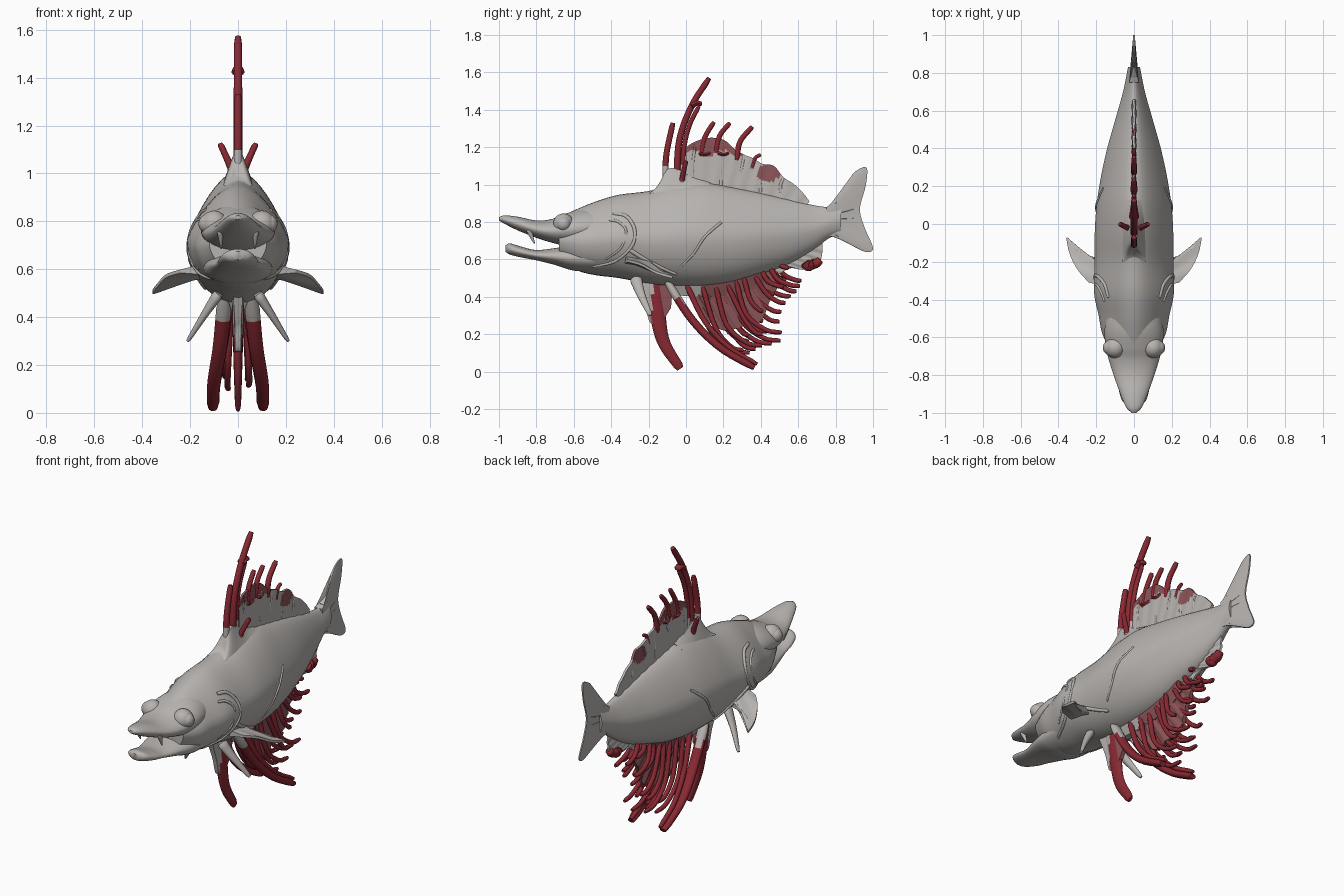
import bpy, bmesh, math, random
from mathutils import Vector

random.seed(4)
cube = bpy.data.objects.get("Cube")
if cube:
    bpy.data.objects.remove(cube)

GREY, RED, MUTED = 0, 1, 2


def material(name, rgb):
    m = bpy.data.materials.new(name)
    m.use_nodes = True
    m.diffuse_color = (*rgb, 1)
    bsdf = m.node_tree.nodes["Principled BSDF"]
    bsdf.inputs["Base Color"].default_value = (*rgb, 1)
    bsdf.inputs["Roughness"].default_value = 0.7
    return m


MATS = [material("skin_grey", (0.48, 0.455, 0.435)),
        material("filament_red", (0.25, 0.022, 0.032)),
        material("membrane_dull_red", (0.26, 0.09, 0.1))]


def spline(pts, n):
    """Resample a point list smoothly to n + 1 points."""
    p = [Vector(q) for q in pts]
    p = [2 * p[0] - p[1]] + p + [2 * p[-1] - p[-2]]
    out = []
    for i in range(n + 1):
        u = i / n * (len(p) - 3)
        k = min(int(u), len(p) - 4)
        t = u - k
        a, b, c, d = p[k:k + 4]
        out.append(0.5 * (2 * b + (c - a) * t + (2 * a - 5 * b + 4 * c - d) * t * t
                          + (3 * b - a - 3 * c + d) * t ** 3))
    return out


def skin(name, rings, rule=GREY):
    """Bridge closed rings into a capped solid and colour its faces by rule."""
    bm = bmesh.new()
    vs = [[bm.verts.new(co) for co in r] for r in rings]
    n = len(vs[0])
    for a, b in zip(vs, vs[1:]):
        for i in range(n):
            j = (i + 1) % n
            bm.faces.new((a[i], a[j], b[j], b[i]))
    bm.faces.new(vs[0])
    bm.faces.new(vs[-1])
    bmesh.ops.recalc_face_normals(bm, faces=bm.faces)
    for f in bm.faces:
        f.material_index = rule(f.calc_center_median()) if callable(rule) else rule
    me = bpy.data.meshes.new(name)
    bm.to_mesh(me)
    bm.free()
    ob = bpy.data.objects.new(name, me)
    bpy.context.collection.objects.link(ob)
    finish(name, ob)


def finish(name, ob):
    ob.name = name
    for m in MATS:
        ob.data.materials.append(m)
    bpy.ops.object.select_all(action='DESELECT')
    ob.select_set(True)
    bpy.context.view_layer.objects.active = ob
    bpy.ops.object.shade_smooth_by_angle(angle=math.radians(50))


def loft(name, stations, n, egg=0.35):
    """Egg-shaped sections from (y, half width, bottom, top)."""
    rings = []
    for y, w, lo, hi in spline([Vector(s) for s in stations], n):
        ring = []
        for i in range(36):
            a = math.tau * i / 36
            s = math.sin(a)
            ring.append((w * math.cos(a) * (1 - egg * max(s, 0)), y, (lo + hi) / 2 + s * (hi - lo) / 2))
        rings.append(ring)
    skin(name, rings)


def tube(name, path, rx, rd, rule=RED, taper=0.7, n=14, sides=10):
    """Sweep an ellipse: rx across the body, rd in the side plane."""
    pts = spline(path, n)
    rings = []
    for i, p in enumerate(pts):
        t = (pts[min(i + 1, n)] - pts[max(i - 1, 0)]).normalized()
        d = t.cross(Vector((1, 0, 0))).normalized()
        e = d.cross(t)
        k = 1 - (1 - taper) * i / n
        if i in (0, n):
            k *= 0.75
        rings.append([p + e * rx * k * math.cos(math.tau * j / sides) + d * rd * k * math.sin(math.tau * j / sides)
                      for j in range(sides)])
    skin(name, rings, rule)


def panel(name, root, edge, t0, t1, normal=(1, 0, 0), rule=GREY, n=44, ripple=0.0):
    """Fin plate between a root line and an outer edge, thinning outward."""
    nv = Vector(normal)
    rows = 14
    rings = []
    for i, (a, b) in enumerate(zip(spline(root, n), spline(edge, n))):
        mids = [(a.lerp(b, k / rows), t0 + (t1 - t0) * k / rows) for k in range(rows + 1)]
        wave = ripple * math.sin(i * 1.3)
        rings.append([p + nv * (t + wave) for p, t in mids] + [p - nv * (t - wave) for p, t in reversed(mids)])
    skin(name, rings, rule)


def yz(pts, x=0):
    return [(x, y, z) for y, z in pts]


# Body and jaws
BODY = [(-.68, .12, .6, .825), (-.58, .168, .54, .87), (-.48, .188, .515, .91), (-.36, .212, .5, .945),
        (-.2, .208, .47, .965), (-.05, .208, .455, 1.0), (.1, .198, .455, 1.01), (.25, .175, .475, .985),
        (.4, .142, .52, .955), (.55, .1, .575, .92), (.68, .063, .65, .89), (.76, .045, .71, .88), (.83, .032, .74, .89)]
loft("body", BODY, 60)
loft("upper_jaw", [(-.42, .13, .68, .87), (-.55, .155, .67, .87), (-.65, .15, .675, .842), (-.72, .133, .69, .815),
                   (-.8, .108, .715, .808), (-.9, .072, .755, .828), (-.97, .042, .79, .835), (-1, .012, .808, .825)],
     36, 0.1)
loft("lower_jaw", [(-.45, .15, .53, .68), (-.6, .14, .54, .675), (-.7, .118, .57, .66), (-.8, .09, .595, .65),
                   (-.88, .08, .61, .668), (-.94, .06, .625, .685), (-.965, .02, .64, .675)], 30, 0.0)


def on_body(y, z):
    """Point on the left flank of the body at (y, z)."""
    for a, b in zip(BODY, BODY[1:]):
        if a[0] <= y <= b[0]:
            t = (y - a[0]) / (b[0] - a[0])
            w, lo, hi = [a[k] + (b[k] - a[k]) * t for k in (1, 2, 3)]
            s = max(-1, min(1, (z - (lo + hi) / 2) / ((hi - lo) / 2)))
            return Vector((w * math.sqrt(1 - s * s) * (1 - .35 * max(s, 0)), y, z))


def flip(p, s):
    return Vector((p[0] * s, p[1], p[2]))


RIDGES = {"gill_cover_rim": ([(-.39, .845), (-.32, .83), (-.275, .76), (-.29, .67), (-.38, .59), (-.5, .56)], .011),
          "inner_gill_fold": ([(-.41, .81), (-.36, .80), (-.32, .75), (-.35, .66), (-.43, .6)], .008),
          "shoulder_fold": ([(-.3, .65), (-.22, .6), (-.12, .55), (-.05, .52)], .012),
          "flank_fold": ([(.19, .8), (.1, .72), (.04, .63), (-.03, .56)], .008)}
PECTORAL_EDGE = [(.24, -.31, .592), (.3, -.24, .572), (.34, -.16, .53), (.357, -.075, .505),
                 (.335, -.09, .51), (.3, -.14, .545), (.2, -.18, .57)]
for s, side in ((1, "left"), (-1, "right")):
    # Eyes set into brows
    for label, r, x in (("eye", .04, .125), ("eye_socket", .055, .1)):
        bpy.ops.mesh.primitive_uv_sphere_add(segments=24, ring_count=14, radius=r, location=(s * x, -.655, .79))
        finish(side + "_" + label, bpy.context.object)
    # Gill and flank folds
    for label, (pts, r) in RIDGES.items():
        tube(f"{side}_{label}", [flip(on_body(y, z), s) for y, z in pts], r, r, GREY, n=24)
    # Front teeth
    tube(side + "_tooth", [(s * .075, -.84, .76), (s * .072, -.825, .72), (s * .07, -.81, .685)], .014, .017, GREY, .2)
    # Paired fins
    panel(side + "_pectoral_fin", [flip(p, s) for p in ((.15, -.33, .6), (.16, -.25, .59), (.15, -.19, .575))],
          [flip(p, s) for p in PECTORAL_EDGE], .022, .007, (0, 0, 1))
    tube(side + "_pelvic_fin", [(s * .08, -.27, .5), (s * .14, -.24, .41), (s * .21, -.19, .3)], .024, .035, GREY, .35)
    # Long trailing lower filaments
    tube(side + "_long_filament", [(s * .055, -.1, .48), (s * .075, .03, .28), (s * .1, .18, .13), (s * .105, .365, .02)],
         .032, .024, lambda c: RED if c.z < .38 else GREY, .8)
    tube(side + "_second_filament", [(s * .03, .0, .47), (s * .06, .1, .27), (s * .085, .23, .13), (s * .095, .38, .04)],
         .016, .016, RED, .8)
    # Small side spines at the front of the back fin
    tube(side + "_short_back_spine", [(s * .02, -.025, 1.0), (s * .045, -.015, 1.06), (s * .075, .0, 1.125)],
         .016, .016, lambda c: RED if c.z > 1.02 else GREY, .8)

# Tail
panel("tail_fin", yz([(.75, .88), (.76, .81), (.75, .72)]),
      yz([(.82, .91), (.88, 1.04), (.93, 1.085), (.968, 1.085), (.96, .99), (.93, .87),
          (.955, .77), (1.0, .66), (.96, .64), (.88, .68), (.82, .73)]), .026, .004, n=60)
for k in range(7):
    z = .74 + k * .025
    tube(f"tail_ray_{k + 1}", yz([(.78, z), (.85, z + (z - .81) * .5), (.91, z + (z - .81) * 1.1)]),
         .024, .009, GREY, .3, 8)

# Back fin: fleshy base, membrane, ribs and spines
panel("back_fin_base", yz([(-.2, .95), (-.05, .97), (.12, .98)]),
      yz([(-.15, .99), (-.1, 1.08), (-.04, 1.08), (.03, 1.04), (.13, 1.01)]), .06, .016)


def back_colour(c):
    patch = ((c.y - .44) / .06) ** 2 + ((c.z - 1.06) / .045) ** 2 < 1
    return MUTED if patch or c.z > 1.165 + .015 * math.sin(c.y * 40) else GREY


TOP = [(0, 1.2), (.05, 1.23), (.12, 1.25), (.2, 1.24), (.26, 1.19), (.31, 1.16), (.36, 1.14), (.41, 1.11),
       (.47, 1.1), (.52, 1.04), (.58, 1.0), (.63, .95), (.66, .91)]
panel("back_fin_membrane", yz([(0, .98), (.3, .95), (.64, .88)]), yz(TOP), .013, .007, rule=back_colour, ripple=.002)
for k, (y, z) in enumerate(TOP[1:11:2]):
    tube(f"back_fin_rib_{k + 1}", yz([(y - .01, .95), (y - .015, (z + .95) / 2), (y, z - .01)]), .014, .013, back_colour)

SPINES = [([(-.11, 1.02), (-.105, 1.16), (-.07, 1.33)], .018),
          ([(-.05, 1.03), (-.035, 1.24), (.03, 1.42), (.125, 1.57)], .019),
          ([(-.02, 1.03), (-.01, 1.2), (.02, 1.32), (.07, 1.42)], .014),
          ([(.08, 1.15), (.1, 1.25), (.15, 1.335)], .015), ([(.16, 1.17), (.18, 1.26), (.235, 1.33)], .015),
          ([(.27, 1.13), (.29, 1.23), (.355, 1.31)], .016), ([(.35, 1.08), (.37, 1.14), (.4, 1.16)], .011)]
for k, (pts, r) in enumerate(SPINES):
    tube(f"back_spine_{k + 1}", yz(pts), r, r, lambda c: RED if c.z > 1.09 else GREY, .88)
tube("back_spine_knot", yz([(.03, 1.42), (.055, 1.435), (.085, 1.43)]), .028, .018)
for k, y in enumerate((.1, .2)):
    tube(f"back_fin_bump_{k + 1}", yz([(y - .03, 1.17), (y, 1.16), (y + .03, 1.17)]), .02, .012)

# Single front lower blade with its webbed root
tube("front_lower_blade", yz([(-.18, .5), (-.155, .33), (-.12, .16), (-.03, .015)]), .027, .055,
     lambda c: RED if c.z < .27 or c.y > -.18 else GREY, .45, 24, 14)
panel("front_lower_web", yz([(-.27, .49), (-.18, .47), (-.07, .47)]),
      yz([(-.22, .36), (-.19, .26), (-.13, .27), (-.08, .34)]), .02, .012,
      rule=lambda c: MUTED if c.y > -.19 else GREY)

# Lower fin membranes
panel("lower_fin_base", yz([(-.13, .49), (.1, .48), (.4, .54)]), yz([(-.08, .41), (.1, .4), (.3, .42), (.45, .5)]),
      .05, .02, rule=lambda c: GREY if c.y < .08 else MUTED)
panel("lower_fin_membrane", yz([(-.02, .46), (.2, .47), (.45, .54)]),
      yz([(.1, .28), (.2, .22), (.3, .24), (.4, .27), (.45, .38), (.52, .5)]), .022, .01, rule=MUTED, ripple=.006)
panel("rear_lower_lobe", yz([(.38, .53), (.55, .6), (.74, .72)]),
      yz([(.44, .48), (.55, .55), (.63, .545), (.71, .58), (.73, .65), (.725, .74)]), .014, .006, ripple=.003)
for k in range(3):
    y = .655 + k * .022
    tube(f"rear_lobe_tip_{k + 1}", yz([(y - .02, .585 - k * .005), (y, .56 + k * .01), (y + .02, .575 + k * .012)]), .03, .03)

# Rows of curved lower filaments
ENVELOPE = spline([(.06, .34, .1), (.16, .41, .14), (.24, .51, .17), (.3, .5, .28), (.37, .54, .38),
                   (.43, .6, .44), (.5, .62, .5)], 25)
for k, (y0, y1, z1) in enumerate(ENVELOPE):
    x = (-1, 1, 0)[k % 3] * random.uniform(.035, .055)
    if k % 2:
        y1, z1 = y1 - random.uniform(.04, .1), z1 + random.uniform(.0, .06)
    z0 = .47 + max(0, y0 - .2) * .35
    my, mz = y0 + (y1 - y0) * random.uniform(.2, .5), z0 + (z1 - z0) * .65
    tube(f"lower_filament_{k + 1}", [(x * .7, y0, z0), (x, my, mz), (x * 1.1, (my + y1) / 2 + .01, mz + (z1 - mz) * .85),
                                     (x, y1, z1)], .014, .014, RED, .85, 12, 8)
